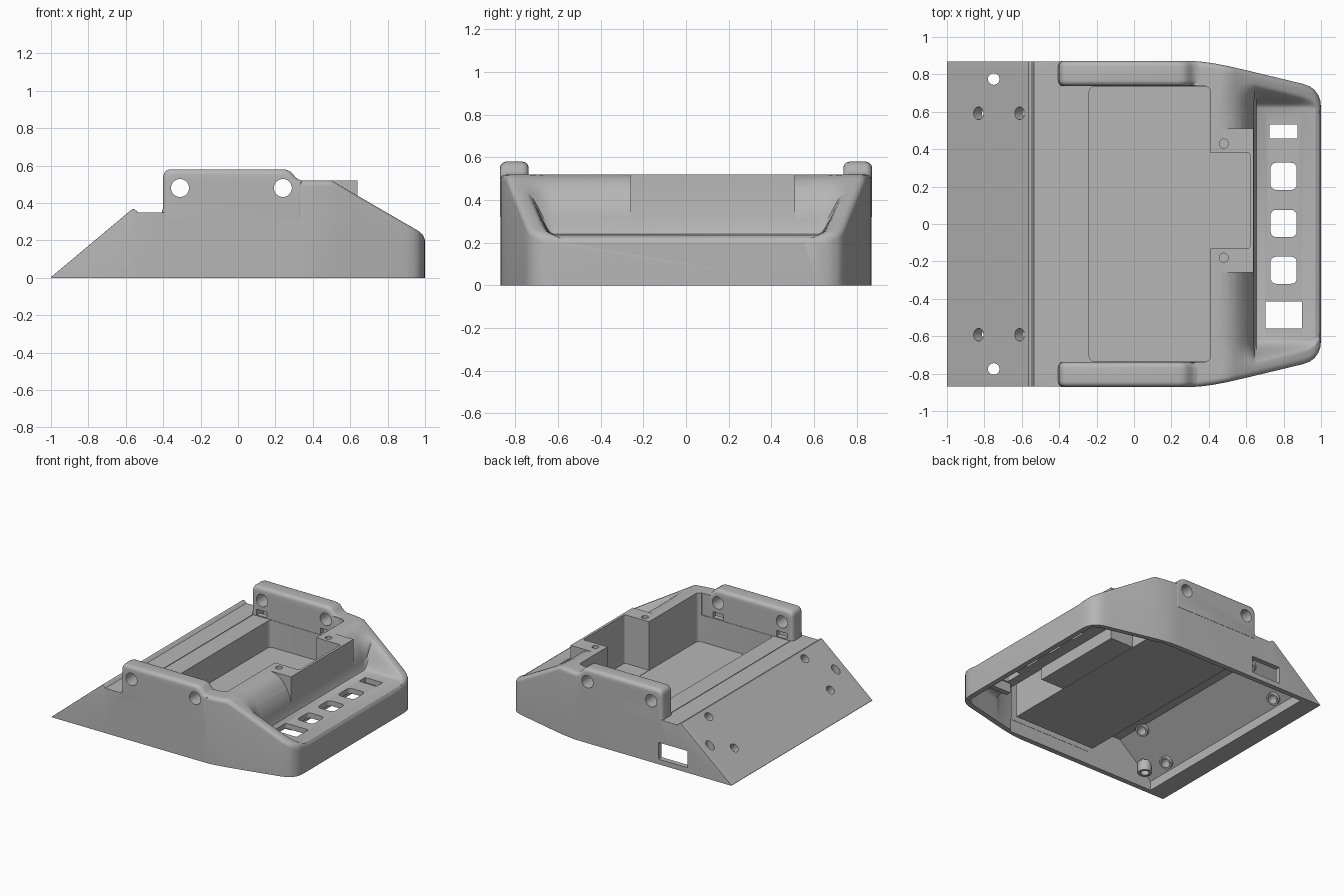
import bpy, bmesh, math
from mathutils import Matrix, Vector

if "Cube" in bpy.data.objects:
    bpy.data.objects.remove(bpy.data.objects["Cube"])

grey = bpy.data.materials.new("plain grey")
grey.diffuse_color = (0.47, 0.47, 0.47, 1)
grey.use_nodes = True
grey.node_tree.nodes["Principled BSDF"].inputs["Base Color"].default_value = grey.diffuse_color


def finish(name, bm):
    bmesh.ops.recalc_face_normals(bm, faces=bm.faces)
    me = bpy.data.meshes.new(name)
    bm.to_mesh(me)
    bm.free()
    me.materials.append(grey)
    ob = bpy.data.objects.new(name, me)
    bpy.context.collection.objects.link(ob)
    return ob


def skin(name, rings, triangulate=False):
    """Closed solid through a row of equal rings of points."""
    bm = bmesh.new()
    rings = [[bm.verts.new(p) for p in ring] for ring in rings]
    n = len(rings[0])
    for a, b in zip(rings, rings[1:]):
        for i in range(n):
            j = (i + 1) % n
            bm.faces.new((a[i], a[j], b[j], b[i]))
    bm.faces.new(rings[0])
    bm.faces.new(rings[-1])
    if triangulate:
        bmesh.ops.triangulate(bm, faces=bm.faces)
    return finish(name, bm)


def box(name, x0, x1, y0, y1, z0, z1, r=0.0):
    """Box with optionally rounded upright corners."""
    y0, y1 = sorted((y0, y1))
    if r == 0:
        pts = [(x0, y0), (x1, y0), (x1, y1), (x0, y1)]
    else:
        pts = []
        for k, (cx, cy) in enumerate([(x1 - r, y1 - r), (x0 + r, y1 - r),
                                      (x0 + r, y0 + r), (x1 - r, y0 + r)]):
            for i in range(6):
                a = math.radians(90 * k + 18 * i)
                pts.append((cx + r * math.cos(a), cy + r * math.sin(a)))
    return skin(name, [[(x, y, z) for x, y in pts] for z in (z0, z1)])


def rod(name, p, q, r):
    p, q = Vector(p), Vector(q)
    d = q - p
    mat = Matrix.Translation((p + q) / 2) @ d.to_track_quat("Z", "Y").to_matrix().to_4x4()
    bm = bmesh.new()
    bmesh.ops.create_cone(bm, cap_ends=True, segments=32, radius1=r, radius2=r,
                          depth=d.length, matrix=mat)
    return finish(name, bm)


def combine(ob, other, op):
    m = ob.modifiers.new("combine", "BOOLEAN")
    m.operation, m.solver, m.object = op, "EXACT", other
    bpy.context.view_layer.objects.active = ob
    bpy.ops.object.modifier_apply(modifier=m.name)
    bpy.data.objects.remove(other)


def interp(table, x):
    if x <= table[0][0]:
        return table[0][1]
    for (a, u), (b, v) in zip(table, table[1:]):
        if x <= b:
            return u + (v - u) * (x - a) / (b - a)
    return table[-1][1]


# Half width, height at the sides, height along the middle, all against x
WIDTH = [(.30, .87), (.36, .868), (.42, .86), (.5, .845), (.6, .822), (.9, .75), (.94, .736),
         (.965, .717), (.985, .69), (.996, .66), (1, .62)]
REAR = [(-1, .003), (-.565, .368), (-.552, .366), (-.535, .35), (-.385, .35), (-.38, .52)]
SIDE = REAR + [(.5, .52), (.97, .247), (.99, .228), (1, .2)]
MID = REAR + [(.46, .52), (.50, .512), (.54, .492), (.575, .46), (.605, .415), (.628, .365),
              (.641, .31), (.645, .265), (.655, .24), (.70, .235),
              (.97, .235), (.99, .222), (1, .2)]


def loft(name, xs, width, side, mid, floor):
    rings = []
    for x in xs:
        w, h, p = width(x), side(x), mid(x)
        r = .03 if x > -.383 else .002
        half = [(w, floor)]
        for i in range(6):                     # rounded crest
            a = math.radians(18 * i)
            half.append((w - r + r * math.cos(a), h - r + r * math.sin(a)))
        ci = w - .06
        pe = min(.62, ci - .04)
        for i in range(9):                     # blend from crest to middle
            t = i / 8
            s = t * t * (3 - 2 * t)
            half.append((ci + (pe - ci) * t, h + (p - h) * s))
        ring = half + [(-y, z) for y, z in reversed(half)]
        rings.append([(x, y, z) for y, z in ring])
    return skin(name, rings, True)


# Outer housing
xs = sorted({x for t in (WIDTH, SIDE, MID) for x, _ in t} | {.75, .8, .85})
body = loft("housing", xs, lambda x: interp(WIDTH, x), lambda x: interp(SIDE, x),
            lambda x: interp(MID, x), 0)


def cut(ob):
    combine(body, ob, "DIFFERENCE")


def add(ob):
    combine(body, ob, "UNION")


# Hollow underside: below the ramp, the tray floor and the control panel
ramp = [(-.85, -.1), (-.85, .071), (-.565, .31), (-.265, .31), (-.265, -.1)]
cut(skin("ramp_hollow", [[(x, y, z) for x, z in ramp] for y in (-.83, .83)]))
cut(box("floor_hollow", -.3, .46, -.829, .829, -.11, .10))
under = lambda x: interp(MID, x + .03) - .04
cut(loft("panel_hollow", [.44, .47, .51, .545, .575, .598, .611, .615, .625, .67, .8, .9, .96],
         lambda x: interp(WIDTH, x) - .04, under, under, -.12))

# Block behind the panel, then the tray and its notch
add(box("notch_block", .405, .64, -.26, .51, .102, .5195))
cut(box("tray", -.24, .41, -.735, .735, .14, .8, .03))
cut(box("shelf_clearance", -.3849, .38, -.74, .74, .3495, .81))
cut(box("notch", .35, .62, -.13, .38, .142, .82, .012))
for y in (.43, -.18):
    cut(rod("post_hole", (.48, y, .40), (.48, y, .6), .024))

# Raised ears on both sides, rounded towards both faces
EAR = [(-.405, .32), (-.405, .36), (-.40, .375), (-.40, .54), (-.396, .557), (-.385, .572),
       (-.365, .58), (.24, .58), (.265, .576), (.285, .564), (.305, .54), (.322, .526),
       (.345, .518), (.345, .32)]
R = .03
steps = [(R * (1 - math.cos(math.radians(a))), R * (1 - math.sin(math.radians(a))))
         for a in (0, 18, 36, 54, 72, 90)]
layers = [(.738 + u, v) for u, v in steps] + [(.872 - u, v) for u, v in reversed(steps)]
for s in (-1, 1):
    add(skin("ear", [[(-.03 + (x + .03) * (1 - d / .5), s * y, .32 + (z - .32) * (1 - d / .26))
                      for x, z in EAR] for y, d in layers]))

# Side hollows beneath the ears, ear holes and slots
for s in (-1, 1):
    cut(box("side_hollow", -.36, .455, s * .776, s * .827, -.13, .418))
    for x in (-.31, .24):
        cut(rod("ear_hole", (x, s * .6, .48), (x, s * 1.0, .48), .048))
        cut(box("ear_slot", x - .045, x + .045, s * .70, s * .80, .357, .4))

# Screw bosses and holes of the ramp
n = Vector((-.643, 0, .766))
for s in (-1, 1):
    for x in (-.83, -.61):
        c = Vector((x, s * .592, (x + 1) * .839))
        add(rod("ramp_boss", c - n * .02, c - n * .068, .048))
        cut(rod("ramp_hole", c + n * .1, c - n * .2, .034))
    add(rod("upright_boss", (-.75, s * .775, .08), (-.75, s * .775, .162), .05))
    cut(rod("upright_hole", (-.75, s * .775, -.1), (-.75, s * .775, .5), .031))

# Rails under the panel, openings in the panel and the side window
for s in (-1, 1):
    add(box("panel_rail", .67, .94, s * .57, s * .61, .12, .215))
for y, w, d, r in ((.495, .15, .075, .004), (.255, .14, .145, .03), (.003, .14, .145, .03),
                   (-.247, .14, .145, .03), (-.487, .195, .145, .006)):
    cut(box("panel_opening", .80 - w / 2, .80 + w / 2, y - d / 2, y + d / 2, .05, .4, r))
cut(box("side_window", -.62, -.37, .78, .95, .04, .17))

bpy.ops.object.select_all(action="DESELECT")
body.select_set(True)
bpy.context.view_layer.objects.active = body
bpy.ops.object.shade_smooth_by_angle(angle=math.radians(32))
